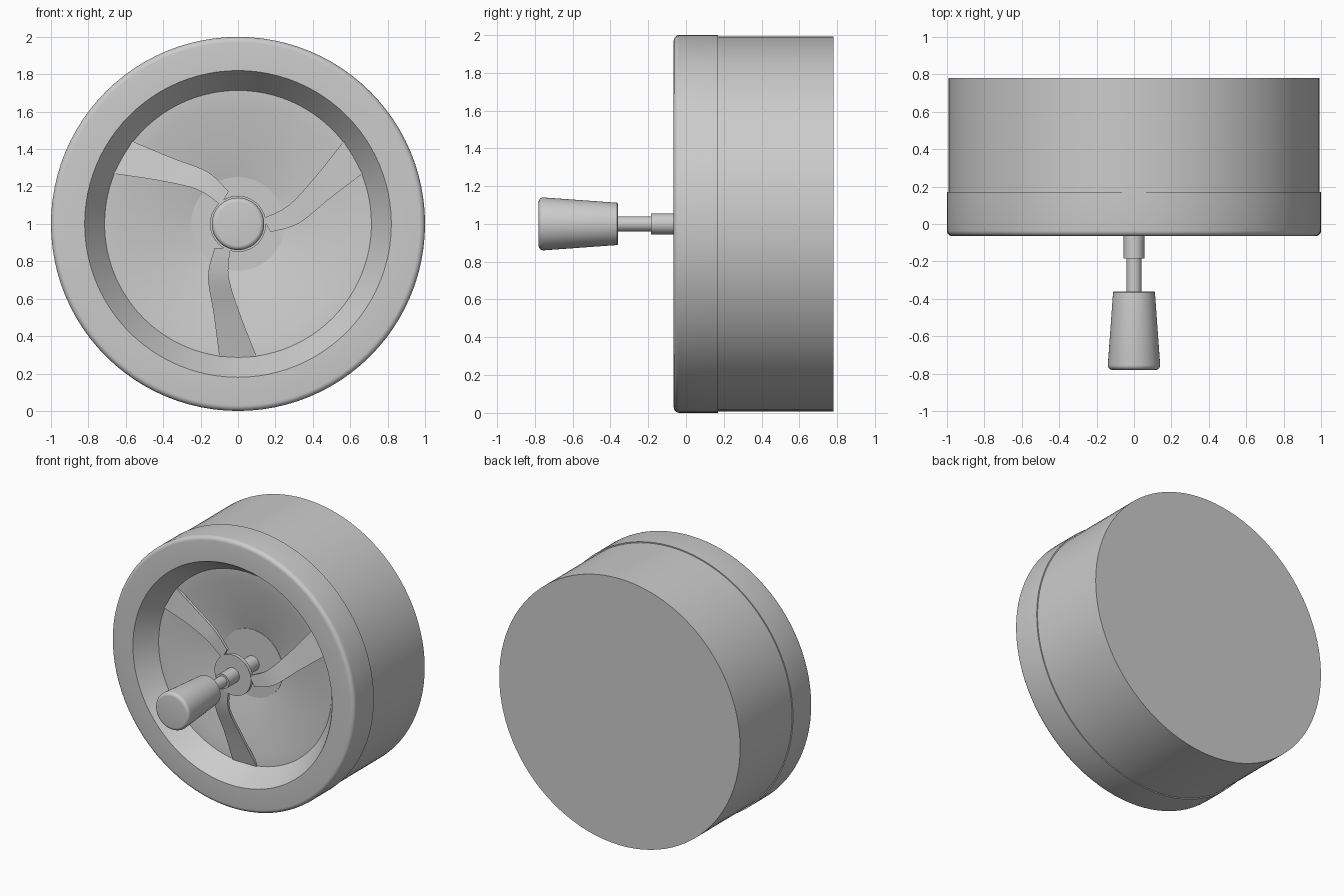
import bpy, bmesh, math

if "Cube" in bpy.data.objects:
    bpy.data.objects.remove(bpy.data.objects["Cube"])

CZ = 1.0  # height of the drum axis

grey = bpy.data.materials.new("plain grey")
grey.diffuse_color = (0.6, 0.6, 0.6, 1)
grey.use_nodes = True
grey.node_tree.nodes["Principled BSDF"].inputs["Base Color"].default_value = grey.diffuse_color


def finish(name, bm, angle=30):
    bmesh.ops.recalc_face_normals(bm, faces=bm.faces)
    me = bpy.data.meshes.new(name)
    bm.to_mesh(me)
    bm.free()
    me.materials.append(grey)
    ob = bpy.data.objects.new(name, me)
    bpy.context.collection.objects.link(ob)
    bpy.ops.object.select_all(action='DESELECT')
    ob.select_set(True)
    bpy.context.view_layer.objects.active = ob
    bpy.ops.object.shade_smooth_by_angle(angle=math.radians(angle))
    return ob


def lathe(name, profile, n=96, closed=False, angle=30):
    """Revolve (radius, y) points about the drum axis; radius 0 closes an end."""
    bm = bmesh.new()
    rings = []
    for r, y in profile:
        if r == 0:
            rings.append([bm.verts.new((0, y, CZ))] * n)
        else:
            rings.append([bm.verts.new((r * math.sin(2 * math.pi * i / n), y,
                                        CZ + r * math.cos(2 * math.pi * i / n)))
                          for i in range(n)])
    pairs = list(zip(rings, rings[1:]))
    if closed:
        pairs.append((rings[-1], rings[0]))
    for a, b in pairs:
        for i in range(n):
            j = (i + 1) % n
            bm.faces.new(dict.fromkeys((a[i], a[j], b[j], b[i])))
    return finish(name, bm, angle)


def round_corner(r, y, rad, steps=5):
    """Rounded outer front corner, running from the front face to the side."""
    return [(r - rad + rad * math.sin(t), y + rad - rad * math.cos(t))
            for t in (math.pi / 2 * k / steps for k in range(steps + 1))]


# Drum body, closed at the back
lathe("drum_body", [(0, 0.2), (0.7, 0.2), (0.992, 0.165), (0.992, 0.78), (0, 0.78)])

# Lid ring with rounded front edge and sloping inner wall
lathe("lid_ring", [(0.71, 0.09), (0.82, -0.065)] + round_corner(1.0, -0.065, 0.03)
      + [(1.0, 0.17), (0.71, 0.17)], closed=True)

# Shallow dish and its centre plate
lathe("dish", [(0.715, 0.085), (0.63, 0.09), (0.25, 0.175)], angle=10)
lathe("centre_plate", [(0, 0.172), (0.25, 0.172), (0.25, 0.19), (0, 0.19)])

# Hub, push rod and tapered knob
lathe("hub", [(0, -0.062), (0.15, -0.062), (0.15, -0.035), (0, -0.035)], 48)
lathe("rod_sleeve", [(0, -0.185), (0.055, -0.185), (0.055, 0.18), (0, 0.18)], 32)
lathe("push_rod", [(0, -0.37), (0.04, -0.37), (0.04, -0.17), (0, -0.17)], 32)
lathe("knob", [(0, -0.78)] + round_corner(0.14, -0.78, 0.025)
      + [(0.112, -0.365), (0.107, -0.36), (0, -0.36)], 48)

# Three curved spokes: left edge x, right edge x, distance from axis, depth y
KEYS = [(-0.125, -0.04, 0.13, -0.058), (-0.16, -0.05, 0.28, -0.04),
        (-0.13, 0.01, 0.48, 0.02), (-0.10, 0.10, 0.71, 0.08)]


def spline(t):
    """Smooth curve through the key stations, t from 0 to 3."""
    k = min(int(t), 2)
    u = t - k
    p = [KEYS[max(0, min(3, k + d))] for d in (-1, 0, 1, 2)]
    return [0.5 * (2 * b + (c - a) * u + (2 * a - 5 * b + 4 * c - d) * u * u
                   + (3 * b - a - 3 * c + d) * u ** 3) for a, b, c, d in zip(*p)]


for s in range(3):
    ang = s * 2 * math.pi / 3
    ca, sa = math.cos(ang), math.sin(ang)
    bm = bmesh.new()
    prev = None
    for i in range(19):
        xl, xr, r, y = spline(i / 6)
        sec = [bm.verts.new((x * ca + r * sa, yy, CZ + x * sa - r * ca))
               for x, yy in ((xl, y), (xr, y), (xr, y + 0.02), (xl, y + 0.02))]
        if prev:
            for j in range(4):
                k = (j + 1) % 4
                bm.faces.new((prev[j], prev[k], sec[k], sec[j]))
        else:
            bm.faces.new(sec)
        prev = sec
    bm.faces.new(prev)
    finish(f"spoke_{s + 1}", bm)
